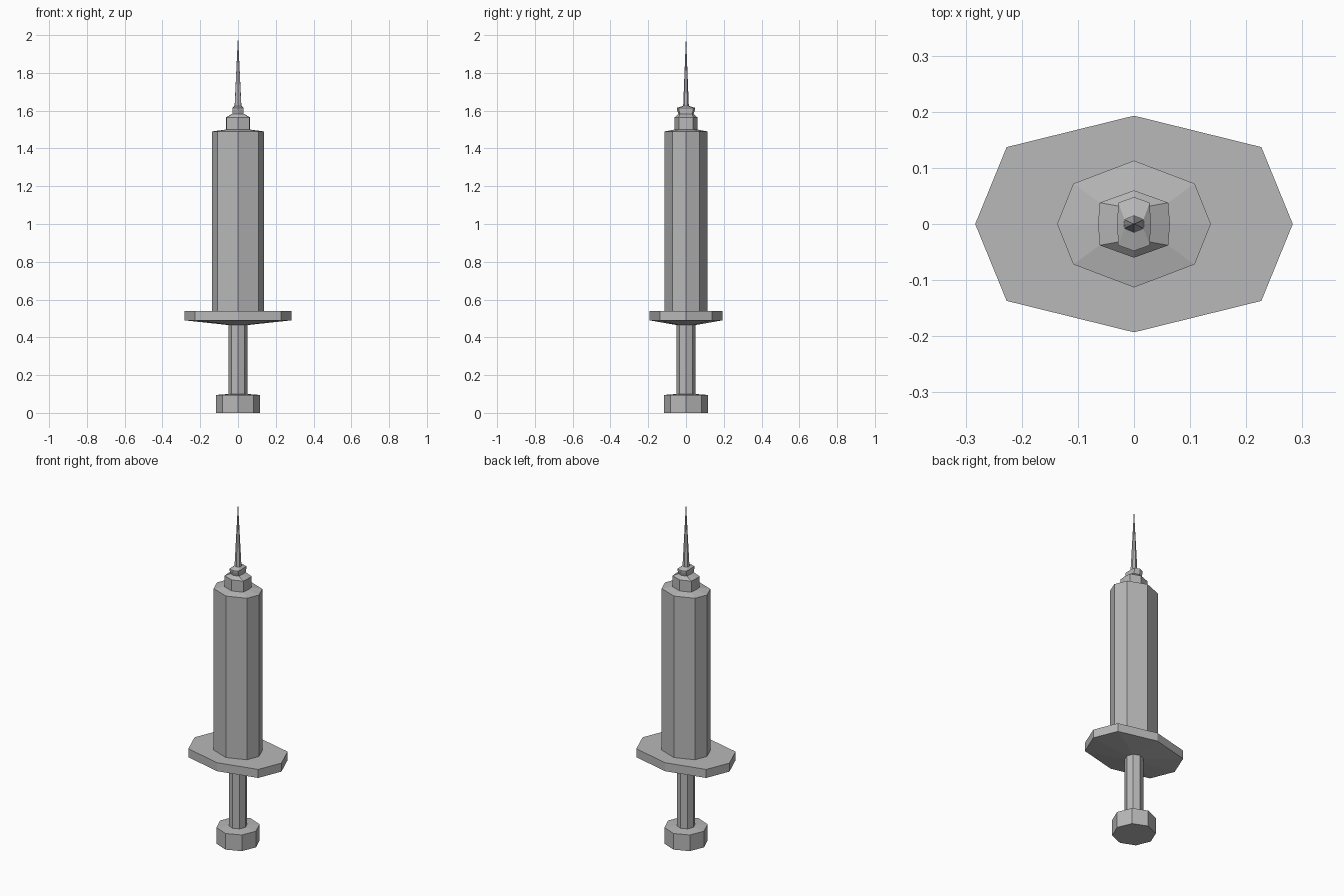
import bpy

cube = bpy.data.objects.get("Cube")
if cube:
    bpy.data.objects.remove(cube, do_unlink=True)

grey = bpy.data.materials.new("plain grey")
grey.use_nodes = True
colour = (0.48, 0.48, 0.48, 1)
grey.diffuse_color = colour
grey.node_tree.nodes["Principled BSDF"].inputs["Base Color"].default_value = colour


def octagon(rx, ry, dx=None, dy=None):
    """Eight-sided section: points on both axes plus one mirrored corner."""
    dx = rx * 0.707 if dx is None else dx
    dy = ry * 0.707 if dy is None else dy
    return [(rx, 0), (dx, dy), (0, ry), (-dx, dy),
            (-rx, 0), (-dx, -dy), (0, -ry), (dx, -dy)]


def loft(name, levels, cap_bottom=False, tip=None):
    """Join stacked (height, section) levels, optionally ending in a point."""
    verts = [(x, y, z) for z, section in levels for x, y in section]
    faces = []
    for level in range(len(levels) - 1):
        a = level * 8
        for i in range(8):
            j = (i + 1) % 8
            faces.append((a + i, a + j, a + 8 + j, a + 8 + i))
    if cap_bottom:
        faces.append(tuple(reversed(range(8))))
    if tip:
        last = len(verts) - 8
        verts.append((0, 0, tip))
        faces += [(last + i, last + (i + 1) % 8, last + 8) for i in range(8)]
    mesh = bpy.data.meshes.new(name)
    mesh.from_pydata(verts, [], faces)
    mesh.materials.append(grey)
    obj = bpy.data.objects.new(name, mesh)
    bpy.context.collection.objects.link(obj)
    return obj


# Shared cross-sections
thumb = octagon(0.117, 0.117)
rod = octagon(0.05, 0.05)
flange = octagon(0.283, 0.193, 0.227, 0.137)
barrel = octagon(0.137, 0.113, 0.108, 0.072)
hub = octagon(0.064, 0.06, 0.061, 0.038)
neck = octagon(0.03, 0.04, 0.028, 0.032)
collar = octagon(0.03, 0.048, 0.028, 0.038)
needle = octagon(0.018, 0.015, 0.017, 0.008)

# Plunger
loft("thumb_rest", [(0, thumb), (0.095, thumb), (0.1, rod)], cap_bottom=True)
loft("plunger_rod", [(0.1, rod), (0.465, rod)])

# Finger flange with its shallow tapered underside
loft("finger_flange", [(0.465, rod), (0.49, flange), (0.54, flange), (0.54, barrel)])

# Barrel with a slightly sloped shoulder
loft("barrel", [(0.54, barrel), (1.49, barrel), (1.5, hub)])

# Needle mount and needle
loft("needle_hub", [(1.5, hub), (1.565, hub), (1.583, neck)])
loft("needle_collar", [(1.583, neck), (1.605, collar), (1.615, collar), (1.625, needle)])
loft("needle", [(1.625, needle)], tip=2.0)
